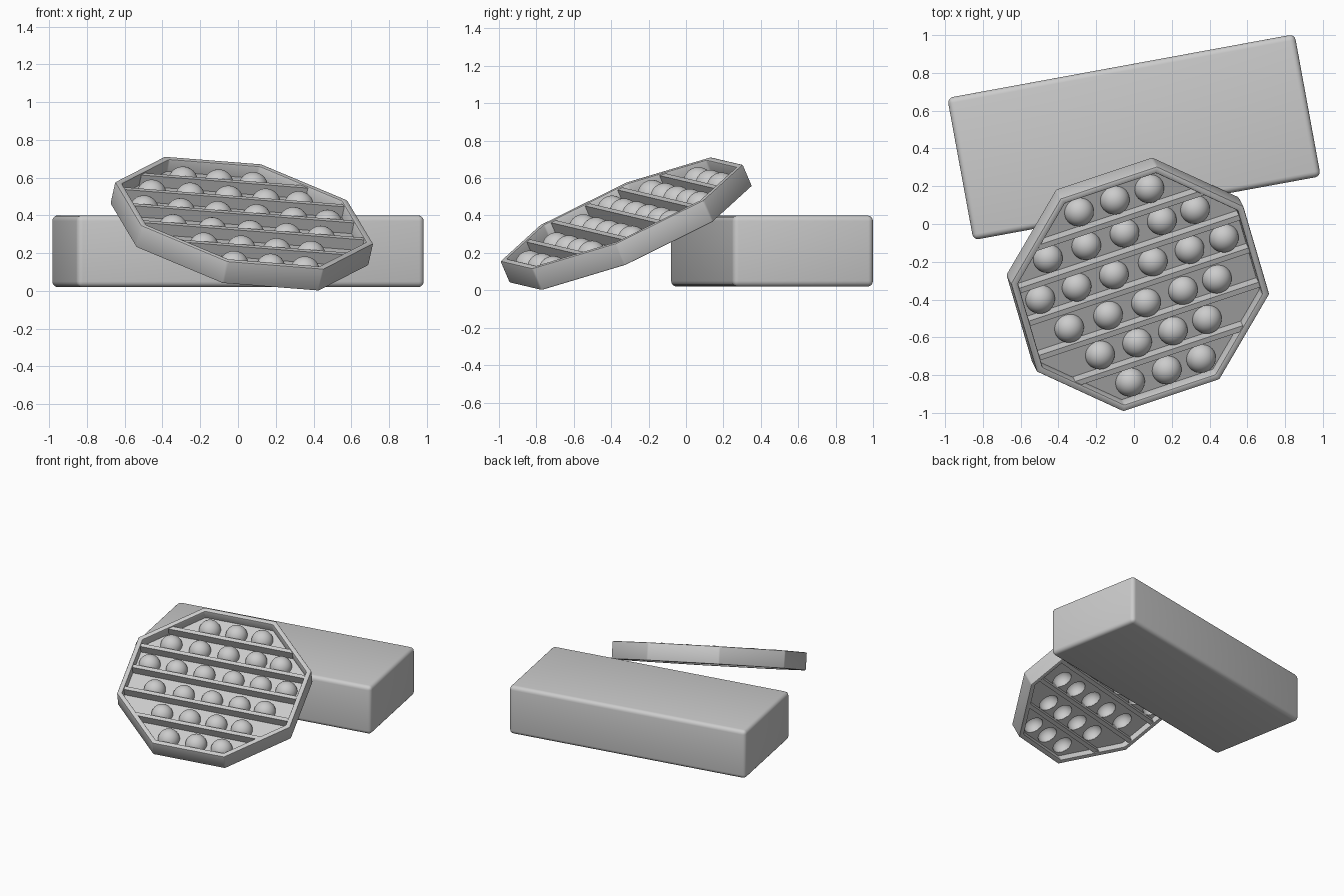
import bpy, bmesh, math
from mathutils import Matrix, Vector

if "Cube" in bpy.data.objects:
    bpy.data.objects.remove(bpy.data.objects["Cube"])

grey = bpy.data.materials.new("plain grey")
grey.diffuse_color = (0.6, 0.6, 0.6, 1)
grey.use_nodes = True
grey.node_tree.nodes["Principled BSDF"].inputs["Base Color"].default_value = grey.diffuse_color

# tilted frame of the octagonal tray (origin = centre of its top rim)
N = Vector((0.199, -0.386, 0.90)).normalized()
U = Vector((0.946, 0.315, -0.074))
U = (U - N * U.dot(N)).normalized()
V = N.cross(U)
TRAY = Matrix((U, V, N)).transposed().to_4x4()
TRAY.translation = (0.033, -0.345, 0.415)

R, WALL, DEPTH = 0.704, 0.036, 0.13
APO = R * math.cos(math.pi / 8) - WALL      # inner apothem
PLATE_W, DOME_R = -0.075, 0.079


def add(name, data, matrix):
    ob = bpy.data.objects.new(name, data)
    bpy.context.collection.objects.link(ob)
    ob.matrix_world = matrix
    if not data.materials:
        data.materials.append(grey)
    return ob


def finish(ob, bevel=0.0, segments=2):
    bpy.ops.object.select_all(action='DESELECT')
    ob.select_set(True)
    bpy.context.view_layer.objects.active = ob
    if bevel:
        m = ob.modifiers.new("bevel", 'BEVEL')
        m.width, m.segments = bevel, segments
        m.limit_method, m.angle_limit = 'ANGLE', math.radians(30)
    bpy.ops.object.convert(target='MESH')
    bpy.ops.object.shade_smooth_by_angle(angle=math.radians(35))
    return ob


def mesh_from(bm, name):
    bmesh.ops.recalc_face_normals(bm, faces=bm.faces)
    me = bpy.data.meshes.new(name)
    bm.to_mesh(me)
    bm.free()
    return me


def box_mesh(name, sx, sy, sz):
    bm = bmesh.new()
    bmesh.ops.create_cube(bm, size=1)
    bmesh.ops.scale(bm, vec=(sx, sy, sz), verts=bm.verts)
    return mesh_from(bm, name)


def ring(r, n, phase=0.0):
    return [(r * math.cos(phase + 2 * math.pi * i / n),
             r * math.sin(phase + 2 * math.pi * i / n)) for i in range(n)]


# storage block behind the tray
block = add("block", box_mesh("block", 1.87, 0.765, 0.38),
            Matrix.Translation((0, 0.46, 0.21)) @ Matrix.Rotation(math.radians(10.4), 4, 'Z'))
finish(block, 0.03, 4)

# octagonal rim: a closed band
inner_r = APO / math.cos(math.pi / 8)
bm = bmesh.new()
loops = [[bm.verts.new((x, y, z)) for x, y in ring(r, 8, math.pi / 8)]
         for r, z in ((R, 0), (R, -DEPTH), (inner_r, -DEPTH), (inner_r, 0))]
for k in range(4):
    a, b = loops[k], loops[(k + 1) % 4]
    for i in range(8):
        j = (i + 1) % 8
        bm.faces.new((a[i], a[j], b[j], b[i]))
finish(add("tray_rim", mesh_from(bm, "tray_rim"), TRAY), 0.008, 2)

# dividing ribs between the bubble rows
for i, v in enumerate((0.415, 0.21, 0.01, -0.2, -0.412)):
    half = min(APO, APO * math.sqrt(2) - abs(v)) + 0.012
    rib = add(f"rib_{i + 1}", box_mesh("rib", 2 * half, 0.03, DEPTH - 0.016),
              TRAY @ Matrix.Translation((0, v, -DEPTH / 2)))
    finish(rib)

# bubble rows: (v, positions along u)
rows = [(0.51, (-0.19, 0.01, 0.203)),
        (0.309, (-0.419, -0.204, 0.01, 0.219, 0.405)),
        (0.097, (-0.519, -0.315, -0.107, 0.111, 0.317, 0.509)),
        (-0.118, (-0.415, -0.197, 0.015, 0.222, 0.412)),
        (-0.324, (-0.298, -0.09, 0.11, 0.301)),
        (-0.531, (-0.185, 0.02, 0.212))]
spots = [(u, v) for v, us in rows for u in us]

# base plate with a round hole under every bubble
cu = bpy.data.curves.new("base_plate", 'CURVE')
cu.dimensions, cu.fill_mode, cu.extrude = '2D', 'BOTH', 0.008


def outline(points):
    s = cu.splines.new('POLY')
    s.points.add(len(points) - 1)
    for p, (x, y) in zip(s.points, points):
        p.co = (x, y, 0, 1)
    s.use_cyclic_u = True


outline(ring(inner_r + 0.01, 8, math.pi / 8))
for u, v in spots:
    outline([(u + x, v + y) for x, y in ring(DOME_R - 0.006, 32)])
finish(add("base_plate", cu, TRAY @ Matrix.Translation((0, 0, PLATE_W - 0.004))))

# hollow bubble dome, lathed from an outer and an inner arc
bm = bmesh.new()
profile = [(DOME_R * math.cos(t), DOME_R * math.sin(t))
           for t in (math.pi / 2 * k / 10 for k in range(9, -1, -1))]
thin = DOME_R - 0.007
profile += [(DOME_R, -0.011), (thin, -0.011)]
profile += [(thin * math.cos(t), thin * math.sin(t))
            for t in (math.pi / 2 * k / 10 for k in range(10))]
loops = [[bm.verts.new((x, y, z)) for x, y in ring(r, 32)] for r, z in profile]
for a, b in zip(loops, loops[1:]):
    for i in range(32):
        j = (i + 1) % 32
        bm.faces.new((a[i], a[j], b[j], b[i]))
for loop, z in ((loops[0], DOME_R), (loops[-1], thin)):
    tip = bm.verts.new((0, 0, z))
    for i in range(32):
        bm.faces.new((loop[i], loop[(i + 1) % 32], tip))
dome = mesh_from(bm, "bubble")
for i, (u, v) in enumerate(spots):
    ob = add(f"bubble_{i + 1}", dome.copy(), TRAY @ Matrix.Translation((u, v, PLATE_W)))
    finish(ob)
